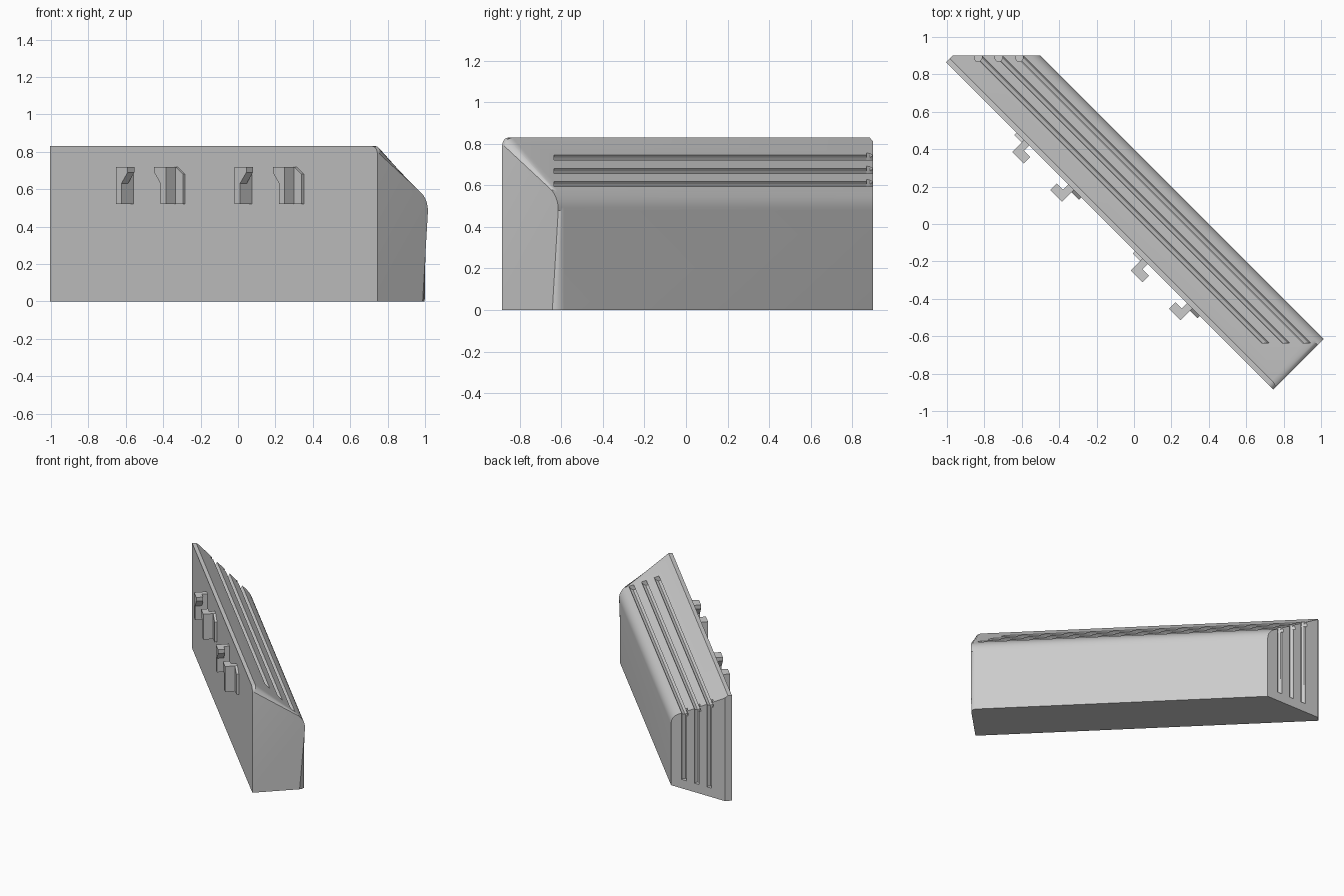
import bpy, bmesh, math
from mathutils import Vector

if "Cube" in bpy.data.objects:
    bpy.data.objects.remove(bpy.data.objects["Cube"])

R2 = math.sqrt(2)
grey = bpy.data.materials.new("warm_grey")
grey.diffuse_color = (0.6, 0.6, 0.6, 1)
grey.use_nodes = True
grey.node_tree.nodes["Principled BSDF"].inputs["Base Color"].default_value = grey.diffuse_color


def world(s, t, z):
    """s runs along the bar, t runs from its front face to its back face."""
    return Vector(((R2 * (t + s) - 0.14) / 2, (R2 * (t - s) - 0.14) / 2, z))


def finish(bm, name):
    bmesh.ops.recalc_face_normals(bm, faces=bm.faces)
    mesh = bpy.data.meshes.new(name)
    bm.to_mesh(mesh)
    bm.free()
    mesh.materials.append(grey)
    ob = bpy.data.objects.new(name, mesh)
    bpy.context.collection.objects.link(ob)
    return ob


def prism(bm, a, b):
    """Solid between two matching outlines."""
    va, vb = [bm.verts.new(p) for p in a], [bm.verts.new(p) for p in b]
    bm.faces.new(va)
    bm.faces.new(vb)
    for i in range(len(a)):
        j = (i + 1) % len(a)
        bm.faces.new((va[i], va[j], vb[j], vb[i]))
    return va, vb


# Bar profile: upright front, sloped top, rounded shoulder, upright back
DEPTH, HEIGHT, SHOULDER = 0.382, 0.83, 0.54
corner = Vector((DEPTH, SHOULDER))
slope = (corner - Vector((0.028, HEIGHT))).normalized()
normal = Vector((-slope.y, slope.x))
p0, p2 = corner - slope * 0.06, corner - Vector((0, 0.06))
arc = [p0 * (1 - u) ** 2 + corner * 2 * u * (1 - u) + p2 * u * u
       for u in [i / 8 for i in range(9)]]
profile = [Vector((0, 0)), Vector((0, HEIGHT)), Vector((0.028, HEIGHT))] + arc + [Vector((DEPTH, 0))]

bm = bmesh.new()
END = 1.153
va, vb = prism(bm, [world(-1.6, *p) for p in profile], [world(END, *p) for p in profile])
# Round the square end along its top and back
edges = [bm.edges.get((vb[i], vb[i + 1])) for i in range(1, len(vb) - 1)]
bmesh.ops.bevel(bm, geom=edges, offset=0.04, segments=5, profile=0.5, affect='EDGES')
# Mitred end and its small blunt corner
for co, no in ((Vector((0, 0.9, 0)), Vector((0, 1, 0))),
               (world(-1.322, 0, 0), Vector((-1, 1, 0)))):
    cut = bmesh.ops.bisect_plane(bm, geom=bm.verts[:] + bm.edges[:] + bm.faces[:],
                                 plane_co=co, plane_no=no, clear_outer=True)
    rim = [e for e in cut['geom_cut'] if isinstance(e, bmesh.types.BMEdge)]
    bmesh.ops.holes_fill(bm, edges=rim, sides=0)
bar = finish(bm, "bar")

# Three grooves over the slope and down the mitred end
HALF, CUT = 0.019, 0.03
cutters = []
for t in (0.146, 0.224, 0.302):
    centre = corner + slope * ((t - DEPTH) / slope.x)
    sect = [centre + slope * a + normal * b
            for a, b in ((-HALF, 0.08), (-HALF, -CUT / 2), (-HALF / 2, -CUT),
                         (HALF / 2, -CUT), (HALF, -CUT / 2), (HALF, 0.08))]
    bm = bmesh.new()
    prism(bm, [world(-1.6, *p) for p in sect],
          [world(p.x + 0.8, p.x, p.y) for p in sect])
    cutters.append(finish(bm, "slope_groove_cutter"))
    x = R2 * t - 1.04
    plan = [(x - 0.02, 1.0), (x - 0.02, 0.885), (x - 0.01, 0.87),
            (x + 0.01, 0.87), (x + 0.02, 0.885), (x + 0.02, 1.0)]
    bm = bmesh.new()
    prism(bm, [Vector((*p, 0.07)) for p in plan], [Vector((*p, 0.95)) for p in plan])
    cutters.append(finish(bm, "end_groove_cutter"))

bpy.context.view_layer.objects.active = bar
for c in cutters:
    m = bar.modifiers.new("groove", 'BOOLEAN')
    m.operation, m.solver, m.object = 'DIFFERENCE', 'EXACT', c
    bpy.ops.object.modifier_apply(modifier=m.name)
for c in cutters:
    bpy.data.objects.remove(c)
bpy.ops.object.select_all(action='DESELECT')
bar.select_set(True)
bpy.ops.object.shade_smooth_by_angle(angle=math.radians(25))

# Clips on the front face in two mirrored pairs: (outline in u and z, near, far)
LIP = [(0, 0.52), (0, 0.72), (-0.088, 0.72), (-0.088, 0.69), (-0.04, 0.63), (-0.04, 0.52)]
WEB = [(0, 0.52), (0, 0.72), (-0.04, 0.72), (-0.04, 0.52)]
FOOT = [(0, 0.52), (0.057, 0.52), (0.057, 0.68), (0, 0.72)]
for pair, mid in (("left", -0.545), ("right", 0.352)):
    for side in (-1, 1):
        bm = bmesh.new()
        for outline, near, far in ((LIP, 0.04, 0.09), (WEB, -0.005, 0.04), (FOOT, -0.005, 0.018)):
            prism(bm, *[[world(mid + side * (0.188 + u), -n, z) for u, z in outline]
                        for n in (near, far)])
        finish(bm, f"{pair}_clip_{'a' if side < 0 else 'b'}")
